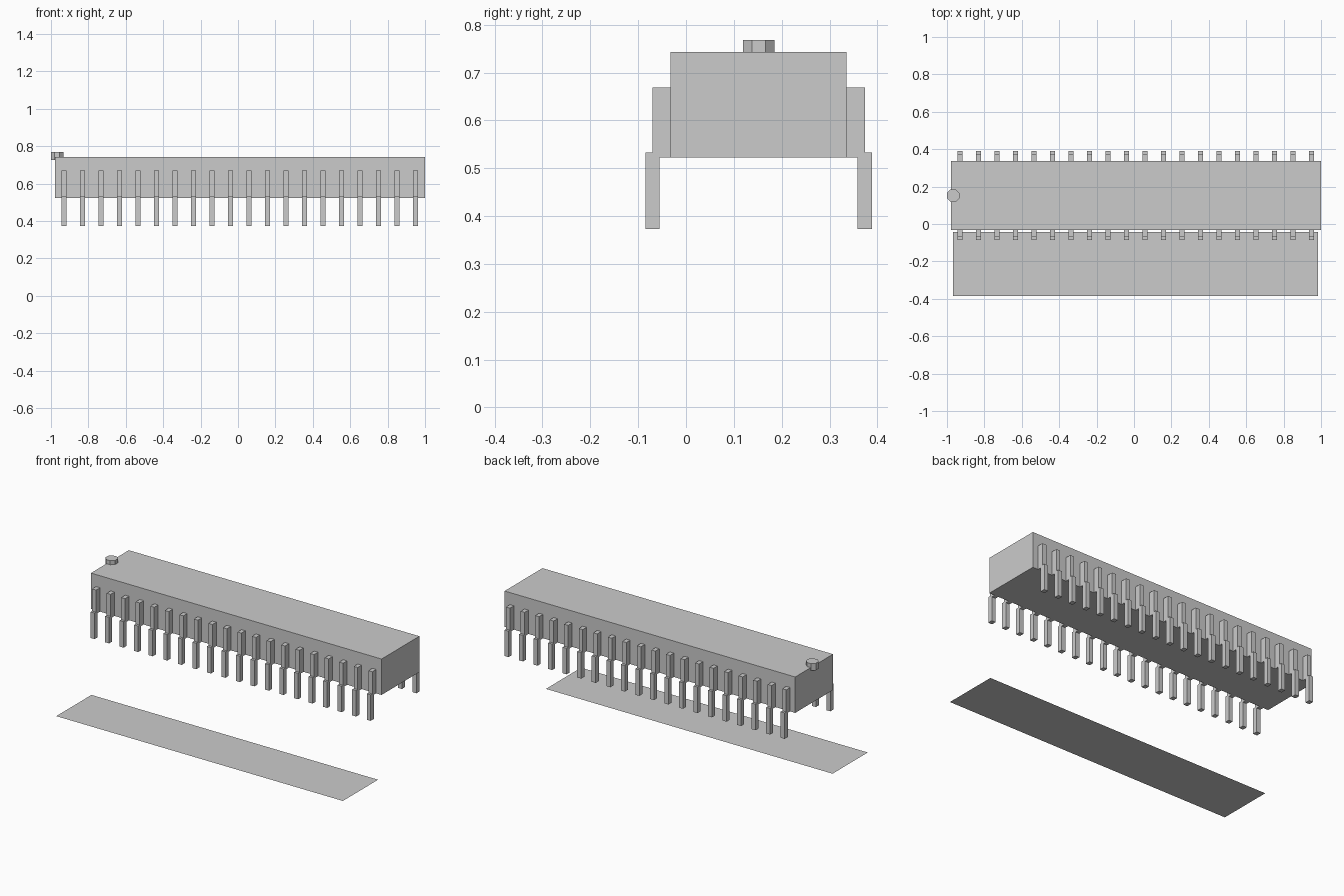
import bpy
import bmesh
import math
from mathutils import Matrix

if "Cube" in bpy.data.objects:
    bpy.data.objects.remove(bpy.data.objects["Cube"])

PIN_COUNT = 20
PIN_FIRST_X = -0.931
PIN_PITCH = 0.099
PIN_WIDTH = 0.027
MID_Y = 0.152          # centre line of the package


def new_object(name, bm):
    bmesh.ops.recalc_face_normals(bm, faces=bm.faces)
    mesh = bpy.data.meshes.new(name)
    bm.to_mesh(mesh)
    bm.free()
    obj = bpy.data.objects.new(name, mesh)
    bpy.context.collection.objects.link(obj)
    return obj


def add_box(bm, x, y, z):
    """Add a box from (min, max) ranges on each axis."""
    centre = [(a + b) / 2 for a, b in (x, y, z)]
    size = [b - a for a, b in (x, y, z)]
    bmesh.ops.create_cube(
        bm, size=1,
        matrix=Matrix.Translation(centre) @ Matrix.Diagonal((*size, 1)))


# Package body
bm = bmesh.new()
add_box(bm, (-0.979, 1.0), (-0.032, 0.336), (0.522, 0.743))
new_object("chip_body", bm)

# Two rows of stepped pins: a shoulder on the body and an outer leg
for side, name in ((-1, "front_pins"), (1, "back_pins")):
    bm = bmesh.new()
    for i in range(PIN_COUNT):
        cx = PIN_FIRST_X + i * PIN_PITCH
        x = (cx - PIN_WIDTH / 2, cx + PIN_WIDTH / 2)
        for inner, outer, z in ((0.180, 0.222, (0.522, 0.669)),
                                (0.207, 0.237, (0.373, 0.533))):
            y = sorted((MID_Y + side * inner, MID_Y + side * outer))
            add_box(bm, x, y, z)
    new_object(name, bm)

# Octagonal orientation marker overhanging the left end
bm = bmesh.new()
bmesh.ops.create_cone(
    bm, cap_ends=True, segments=8, radius1=0.036, radius2=0.036, depth=0.043,
    matrix=Matrix.Translation((-0.967, MID_Y, 0.7465))
    @ Matrix.Rotation(math.radians(22.5), 4, 'Z'))
new_object("orientation_marker", bm)

# Flat label sheet lying in front, below the package
bm = bmesh.new()
bmesh.ops.create_grid(
    bm, x_segments=1, y_segments=1, size=0.5,
    matrix=Matrix.Translation((0.008, -0.214, 0))
    @ Matrix.Diagonal((1.952, 0.342, 1, 1)))
new_object("label_sheet", bm)
